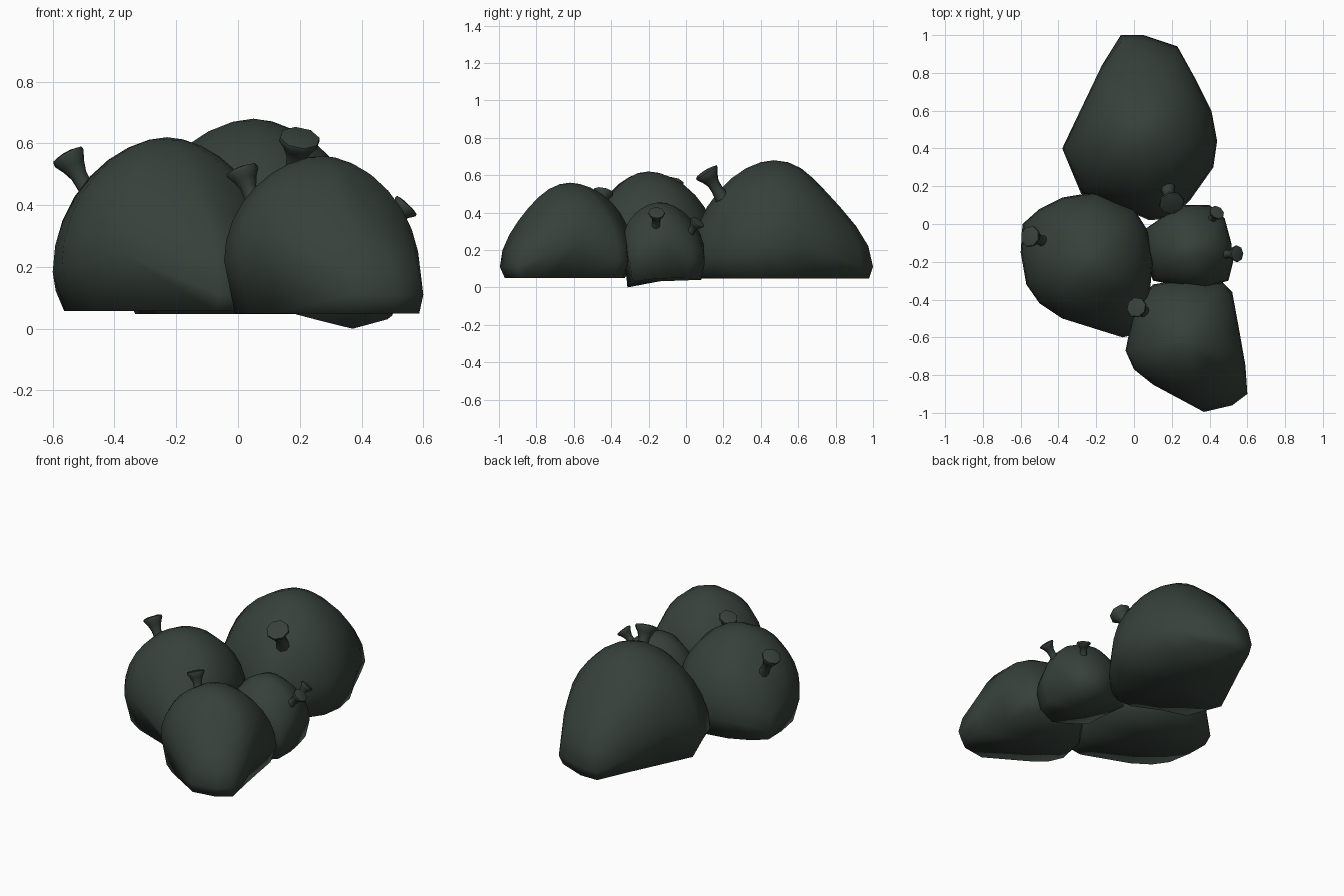
import bpy, bmesh, math
from mathutils import Vector

if "Cube" in bpy.data.objects:
    bpy.data.objects.remove(bpy.data.objects["Cube"])

stone = bpy.data.materials.new("dark green stone")
stone.diffuse_color = (0.037, 0.052, 0.043, 1)
stone.use_nodes = True
stone.node_tree.nodes["Principled BSDF"].inputs["Base Color"].default_value = stone.diffuse_color


def finish(bm, name, angle):
    bmesh.ops.recalc_face_normals(bm, faces=bm.faces)
    me = bpy.data.meshes.new(name)
    bm.to_mesh(me)
    bm.free()
    ob = bpy.data.objects.new(name, me)
    bpy.context.collection.objects.link(ob)
    me.materials.append(stone)
    bpy.ops.object.select_all(action='DESELECT')
    ob.select_set(True)
    bpy.context.view_layer.objects.active = ob
    bpy.ops.object.shade_smooth_by_angle(angle=math.radians(angle))


def bridge(bm, rings):
    n = len(rings[0])
    for a, b in zip(rings, rings[1:]):
        for i in range(n):
            j = (i + 1) % n
            bm.faces.new((a[i], a[j], b[j], b[i]))


def dome(name, outline, apex, rim_z, bottom):
    """Boulder: plan outline shrinking to an apex; longer sides slope more and have a lower rim."""
    bm = bmesh.new()
    c = Vector(apex[:2])
    offs = [Vector(p) - c for p in outline]
    mean = sum(o.length for o in offs) / len(offs)
    # undercut base, more on the short sides
    base = []
    for o in offs:
        p = c + o * min(0.96, 0.89 + 0.35 * max(0, o.length / mean - 1))
        base.append(bm.verts.new((p.x, p.y, bottom(p))))
    rings = [base]
    steps = 8
    for k in range(steps):
        a = k / steps * math.pi / 2
        ring = []
        for o in offs:
            ratio = o.length / mean
            rim = min(max(rim_z + 0.6 * (1 - ratio), 0.11), 0.25)
            power = 1.13 + 7 * math.cos(a) ** 2 * max(0, ratio - 1)
            p = c + o * math.cos(a) ** power
            ring.append(bm.verts.new((p.x, p.y, rim + (apex[2] - rim) * math.sin(a))))
        rings.append(ring)
    bridge(bm, rings)
    top = bm.verts.new(apex)
    low = bm.verts.new((c.x, c.y, bottom(c)))
    n = len(offs)
    for i in range(n):
        j = (i + 1) % n
        bm.faces.new((rings[-1][i], rings[-1][j], top))
        bm.faces.new((base[j], base[i], low))
    finish(bm, name, 120)


def stalk(name, root, tip, r):
    """Flared trumpet-shaped stalk with a slightly domed cap."""
    bm = bmesh.new()
    root, tip = Vector(root), Vector(tip)
    axis = tip - root
    q = axis.to_track_quat('Z', 'Y')
    rings = []
    for t, s in ((-0.5, 0.6), (0.0, 0.47), (0.35, 0.5), (0.65, 0.72), (0.9, 1.0), (1.0, 0.97), (1.05, 0.6)):
        rings.append([bm.verts.new(root + axis * t + q @ Vector(
            (r * s * math.cos(i * math.pi / 4), r * s * math.sin(i * math.pi / 4), 0))) for i in range(8)])
    bridge(bm, rings)
    bm.faces.new(rings[-1])
    bm.faces.new(rings[0])
    finish(bm, name, 50)


# boulders
dome("back_boulder", [(-.07, 1), (.05, 1), (.23, .94), (.33, .76), (.41, .6), (.44, .44), (.42, .3),
                      (.3, .13), (.2, .03), (.08, .02), (-.1, .1), (-.28, .16), (-.38, .4),
                      (-.28, .61), (-.17, .84)], (.05, .47, .68), .14, lambda p: .048)
dome("left_boulder", [(-.59, 0), (-.5, .08), (-.38, .14), (-.2, .17), (0, .08), (.07, -.03), (.1, -.2),
                      (.08, -.4), (.02, -.58), (-.06, -.6), (-.38, -.5), (-.5, -.42), (-.57, -.32),
                      (-.6, -.15)], (-.23, -.2, .62), .18, lambda p: .057)
dome("front_boulder", [(-.045, -.67), (0, -.77), (.1, -.85), (.37, -.995), (.52, -.96), (.6, -.9), (.59, -.75),
                       (.555, -.55), (.52, -.36), (.47, -.31), (.28, -.29), (.1, -.32), (0, -.45)],
     (.27, -.62, .56), .17, lambda p: .05)
dome("small_boulder", [(.04, -.04), (.17, .05), (.27, .1), (.4, .1), (.48, .03), (.515, -.1), (.525, -.2),
                       (.5, -.3), (.38, -.335), (.25, -.33), (.1, -.3), (.06, -.15)],
     (.3, -.14, .455), .18, lambda p: max(0, .25 * abs(p.x - .37) + .09 * (p.y + .31)))

# flared stalks
for i, (root, tip, r) in enumerate((
        ((-.495, -.085, .46), (-.552, -.065, .562), .057),
        ((.045, -.46, .425), (.012, -.44, .515), .055),
        ((.185, .165, .525), (.2, .108, .618), .068),
        ((.415, .03, .305), (.44, .062, .35), .042),
        ((.495, -.16, .345), (.547, -.157, .4), .045))):
    stalk("stalk_%d" % (i + 1), root, tip, r)
